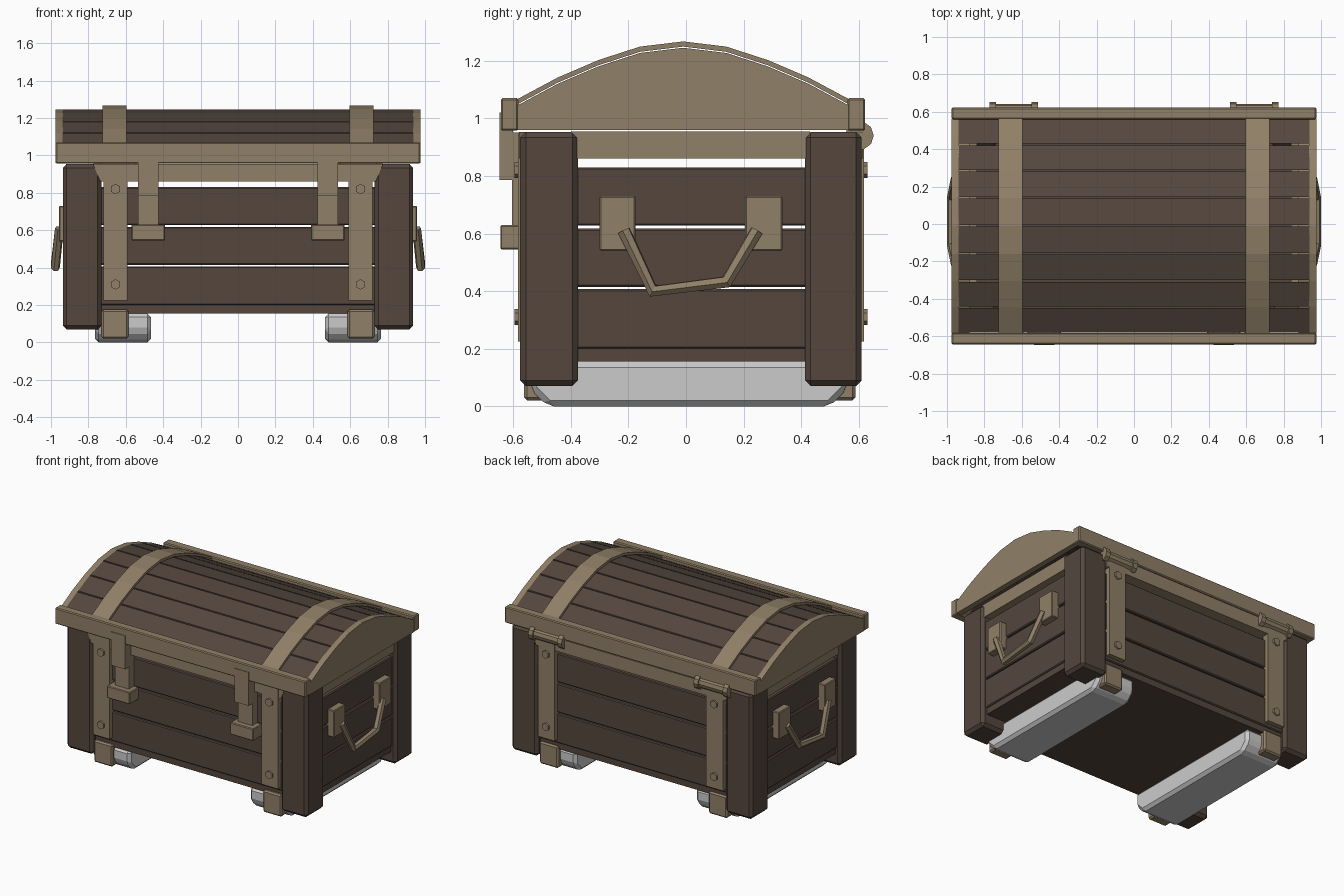
import bpy, bmesh, math
from mathutils import Matrix

if "Cube" in bpy.data.objects:
    bpy.data.objects.remove(bpy.data.objects["Cube"])


def material(name, col):
    m = bpy.data.materials.new(name)
    m.diffuse_color = (*col, 1)
    m.use_nodes = True
    m.node_tree.nodes["Principled BSDF"].inputs["Base Color"].default_value = m.diffuse_color
    return m


TAN = material("tan_trim", (0.28, 0.215, 0.136))
DARK = material("dark_wood", (0.09, 0.062, 0.048))


def finish(bm, name, mat, bevel=0):
    bmesh.ops.recalc_face_normals(bm, faces=bm.faces)
    me = bpy.data.meshes.new(name)
    bm.to_mesh(me)
    bm.free()
    ob = bpy.data.objects.new(name, me)
    bpy.context.collection.objects.link(ob)
    if mat:
        me.materials.append(mat)
    if bevel:
        b = ob.modifiers.new("bevel", 'BEVEL')
        b.width, b.segments = bevel, 1
    return ob


def prism(name, profile, x0, x1, mat, bevel=0):
    """Extrude a (y, z) profile along x."""
    bm = bmesh.new()
    f = bm.faces.new([bm.verts.new((x0, y, z)) for y, z in profile])
    r = bmesh.ops.extrude_face_region(bm, geom=[f])
    verts = [v for v in r["geom"] if isinstance(v, bmesh.types.BMVert)]
    bmesh.ops.translate(bm, verts=verts, vec=(x1 - x0, 0, 0))
    return finish(bm, name, mat, bevel)


def box(name, x, y, z, mat, bevel=0):
    prof = [(y[0], z[0]), (y[1], z[0]), (y[1], z[1]), (y[0], z[1])]
    return prism(name, prof, x[0], x[1], mat, bevel)


def cyl(name, loc, r, depth, axis, sides, mat):
    bm = bmesh.new()
    rot = Matrix.Rotation(math.pi / 2, 4, 'Y' if axis == 'X' else 'X')
    bmesh.ops.create_cone(bm, cap_ends=True, segments=sides, radius1=r, radius2=r,
                          depth=depth, matrix=Matrix.Translation(loc) @ rot)
    return finish(bm, name, mat)


def span(s, a, b):
    return tuple(sorted((s * a, s * b)))


# Lid arch line
half = [(0.15, 1.227), (0.295, 1.18), (0.435, 1.12), (0.575, 1.045)]
ARCH = [(-y - 0.01, z) for y, z in reversed(half)] + [(-0.01, 1.245)] + [(y - 0.01, z) for y, z in half]


def arch_band(name, x0, x1, lo, hi, mat):
    prof = [(y, z + hi) for y, z in ARCH] + [(y, z + lo) for y, z in reversed(ARCH)]
    return prism(name, prof, x0, x1, mat)


# Body planks, three courses on every wall
for z in ((0.2, 0.407), (0.415, 0.617), (0.627, 0.83)):
    box("front_plank", (-0.76, 0.76), (-0.55, -0.49), z, DARK, 0.006)
    box("back_plank", (-0.76, 0.76), (0.525, 0.585), z, DARK, 0.006)
    for s in (-1, 1):
        box("side_plank", span(s, 0.85, 0.91), (-0.4, 0.43), z, DARK, 0.006)

# Floor
box("floor", (-0.9, 0.9), (-0.54, 0.575), (0.155, 0.205), DARK)

# Upper trim
for name, y in (("front_trim", (-0.58, -0.5)), ("back_trim", (0.535, 0.615))):
    ob = box(name, (-0.775, 0.775), y, (0.86, 0.953), TAN)
    for v in ob.data.vertices:
        if v.co.z < 0.9:
            v.co.x *= 0.95

# Lid planks
for i, ((ya, za), (yb, zb)) in enumerate(zip(ARCH, ARCH[1:])):
    t = 0.03
    g = (yb - ya) * t
    h = (zb - za) * t
    prism("lid_plank", [(ya + g, za + h), (yb - g, zb - h), (yb - g, zb - h - 0.035),
                        (ya + g, za + h - 0.035)], -0.937, 0.937, DARK)

# Lid front and back rails
box("lid_front_rail", (-0.975, 0.975), (-0.643, -0.582), (0.957, 1.07), TAN, 0.006)
box("lid_back_rail", (-0.975, 0.975), (0.56, 0.622), (0.957, 1.07), TAN, 0.006)

for s in (-1, 1):
    # Corner posts
    for y in ((-0.576, -0.375), (0.413, 0.61)):
        box("corner_post", span(s, 0.73, 0.936), y, (0.07, 0.953), DARK, 0.02)
    box("side_trim", span(s, 0.84, 0.92), (-0.4, 0.43), (0.86, 0.955), TAN)

    # Lid ends, inner ribs and bands
    prism("lid_end", ARCH + [(0.565, 0.96), (-0.585, 0.96)], s * 0.935, s * 0.975, TAN)
    arch_band("lid_inner_rib", s * 0.88, s * 0.935, -0.07, -0.03, TAN)
    arch_band("lid_band", s * 0.595, s * 0.725, 0.004, 0.022, TAN)

    # Grey skids
    prism("skid", [(-0.54, 0.155), (-0.54, 0.06), (-0.48, 0), (0.5, 0), (0.56, 0.06), (0.56, 0.155)],
          s * 0.465, s * 0.765, None, 0.02)

    # Straps, bolts and foot brackets
    for name, y, face, d in (("front", (-0.583, -0.53), -0.583, -1), ("back", (0.565, 0.618), 0.618, 1)):
        box(name + "_strap", span(s, 0.59, 0.72), y, (0.225, 0.95), TAN)
        for z in (0.31, 0.82):
            cyl(name + "_bolt", (s * 0.655, face, z), 0.028, 0.024, 'Y', 6, TAN)
    box("front_foot_bracket", span(s, 0.585, 0.73), (-0.562, -0.46), (0.02, 0.175), TAN, 0.01)
    box("back_foot_bracket", span(s, 0.585, 0.73), (0.49, 0.588), (0.02, 0.175), TAN, 0.01)

    # Latches
    box("latch_hasp", span(s, 0.425, 0.535), (-0.647, -0.6), (0.785, 1.02), TAN)
    box("latch_bar", span(s, 0.425, 0.535), (-0.605, -0.545), (0.6, 0.95), TAN)
    box("latch_catch", span(s, 0.39, 0.57), (-0.645, -0.545), (0.545, 0.63), TAN, 0.005)

    # Hinges
    cyl("hinge_barrel", (s * 0.643, 0.602, 0.94), 0.04, 0.24, 'X', 10, TAN)
    for e in (-1, 1):
        cyl("hinge_cap", (s * 0.643 + e * 0.113, 0.602, 0.94), 0.05, 0.034, 'X', 10, TAN)

    # Side handle plates and bent grip
    for y in ((-0.3, -0.175), (0.205, 0.335)):
        box("handle_plate", span(s, 0.89, 0.958), y, (0.54, 0.73), TAN, 0.005)
    cu = bpy.data.curves.new("handle_grip", 'CURVE')
    cu.dimensions = '3D'
    cu.bevel_depth, cu.bevel_resolution, cu.use_fill_caps = 0.024, 1, True
    sp = cu.splines.new('POLY')
    path = [(0.955, -0.215, 0.61), (0.976, -0.115, 0.4), (0.976, 0.14, 0.432), (0.955, 0.245, 0.61)]
    sp.points.add(len(path) - 1)
    for p, (x, y, z) in zip(sp.points, path):
        p.co = (s * x, y, z, 1)
    sp.use_smooth = False
    cu.materials.append(TAN)
    bpy.context.collection.objects.link(bpy.data.objects.new("handle_grip", cu))
